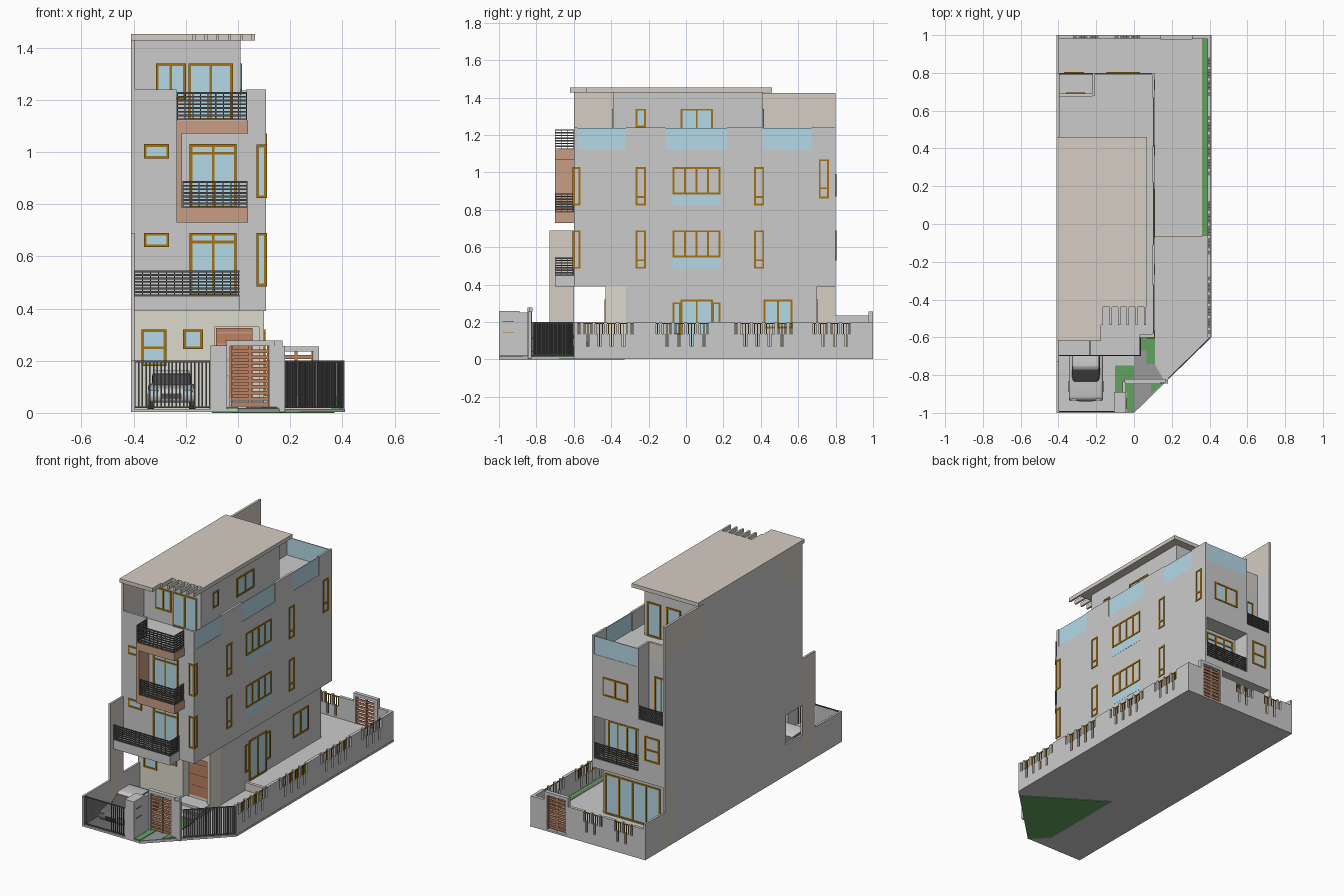
import bpy, bmesh, math
from mathutils import Matrix, Vector

if "Cube" in bpy.data.objects:
    bpy.data.objects.remove(bpy.data.objects["Cube"])

COL = dict(gold=(.38, .17, .005), glass=(.46, .70, .80), beige=(.66, .61, .55), cream=(.72, .70, .60),
           brown=(.58, .34, .23), slat=(.52, .22, .12), dark=(.09, .09, .09), green=(.12, .36, .12),
           paint=(.6, .62, .62), paving=(.32, .32, .32))
MAT, PARTS = {}, {}
for k, c in COL.items():
    MAT[k] = bpy.data.materials.new(k)
    MAT[k].diffuse_color = (*c, 1)


def mesh_of(name, mat=None):
    if name not in PARTS:
        PARTS[name] = (bmesh.new(), mat)
    return PARTS[name][0]


def box(name, mat, x0, x1, y0, y1, z0, z1):
    m = Matrix.Translation(((x0+x1)/2, (y0+y1)/2, (z0+z1)/2)) @ Matrix.Diagonal((abs(x1-x0), abs(y1-y0), abs(z1-z0), 1))
    bmesh.ops.create_cube(mesh_of(name, mat), size=1, matrix=m)


def beam(name, mat, p, q, z0, z1, t):
    p, q = Vector(p), Vector(q)
    d, c = q - p, (p + q) / 2
    m = (Matrix.Translation((c.x, c.y, (z0+z1)/2)) @ Matrix.Rotation(math.atan2(d.y, d.x), 4, 'Z')
         @ Matrix.Diagonal((d.length, t, z1-z0, 1)))
    bmesh.ops.create_cube(mesh_of(name, mat), size=1, matrix=m)


def prism(name, mat, pts, z0, z1):
    bm = mesh_of(name, mat)
    f = bm.faces.new([bm.verts.new((x, y, z0)) for x, y in pts])
    r = bmesh.ops.extrude_face_region(bm, geom=[f])
    bmesh.ops.translate(bm, vec=(0, 0, z1-z0), verts=[v for v in r['geom'] if isinstance(v, bmesh.types.BMVert)])


def railing(name, p, q, z0, z1, rails=8, step=.03, w=.004, mat='dark'):
    p, q = Vector(p), Vector(q)
    n = max(1, round((q-p).length / step))
    u = (q-p).normalized() * w / 2
    for i in range(n + 1):
        c = p.lerp(q, i / n)
        beam(name, mat, c-u, c+u, z0, z1, .004)
    for i in range(rails):
        z = z0 + (z1-z0-.007) * i / (rails-1)
        beam(name, mat, p, q, z, z+.007, .006)


def window(side, c, a0, a1, z0, z1, n=1, bars=(), t=.01):
    tag = {'+x': 'right', '-y': 'front', '+y': 'back'}[side]

    def panel(kind, mat, u0, u1, w0, w1, d):
        if side == '+x':
            box(f'{tag}_{kind}', mat, c-.004, c+d, u0, u1, w0, w1)
        else:
            s = 1 if side == '+y' else -1
            box(f'{tag}_{kind}', mat, u0, u1, c-s*.004, c+s*d, w0, w1)
    panel('window_glass', 'glass', a0, a1, z0, z1, .002)
    for i in range(n + 1):
        a = a0 + (a1-a0-t) * i / n
        panel('window_frames', 'gold', a, a+t, z0, z1, .006)
    for z in (z0, z1-t, *bars):
        panel('window_frames', 'gold', a0, a1, z, z+t, .006)


# Site: ground, lawn, patio, steps
prism('lawn_bed', 'green', [(-.1, -.9), (0, -1), (.37, -.63), (-.1, -.33)], 0, .006)
prism('ground', None, [(-.41, -1), (0, -1), (.41, -.6), (.41, 1), (-.41, 1)], .003, .015)
prism('entry_path', 'paving', [(0, -.83), (.16, -.83), (.03, -.6), (0, -.6)], .005, .018)
prism('entry_path', 'paving', [(0, -1), (.17, -.83), (0, -.83)], .005, .018)
for x0, x1, y0, y1 in [(-.1, 0, -.89, -.75), (-.04, 0, -.995, -.89), (.03, .11, -.67, -.6), (.065, .11, -.74, -.67)]:
    box('front_lawn', 'green', x0, x1, y0, y1, .004, .022)
prism('corner_lawn', 'green', [(.09, -.9), (.165, -.83), (.09, -.83)], .004, .022)
box('lawn_strip', 'green', .355, .4, -.06, .98, .004, .062)
box('patio', None, -.4, .355, -.06, .98, .004, .06)
box('patio_curb', 'beige', .1, .36, -.07, -.05, .004, .066)
box('patio_curb', 'beige', .35, .36, -.06, .98, .004, .066)
for i in range(3):
    box('entry_steps', None, -.11, .1, -.6+.05*i, -.4, .004, .03+.015*i)

# Ground floor
box('ground_floor', None, -.4, .1, -.32, .7, .01, .4)
box('ground_floor_front', 'cream', -.4, -.09, -.43, -.32, .01, .39)
box('ground_floor_front', 'cream', -.09, .08, -.37, -.32, .01, .39)
box('ground_floor_front', 'cream', .08, .1, -.43, -.32, .01, .34)
box('ground_floor_front', 'cream', -.09, .1, -.43, -.32, .33, .39)
box('entry_door', 'slat', -.085, .055, -.376, -.37, .06, .325)
for z in (.12, .19, .26, .305):
    box('entry_door_grooves', 'brown', -.08, .05, -.379, -.376, z, z+.006)

# Upper floors with rear recess and setback
box('upper_floors', None, -.405, .108, -.6, .69, .39, 1.12)
for b in [(-.405, .108, .69, .8, .39, .45), (-.405, .108, .69, .8, .72, .785), (-.405, -.22, .69, .8, .45, .72),
          (.095, .108, .69, .8, .45, .72), (-.22, .108, .69, .8, .785, 1.12)]:
    box('rear_bay', None, *b)
railing('rear_railing_low', (-.22, .795), (.095, .795), .45, .55)
railing('rear_railing_high', (-.4, .795), (-.22, .795), .785, .87)

# Party wall on the left, with carport opening and fin
box('party_wall', None, -.41, -.395, -.6, .8, .39, 1.235)
box('party_wall', None, -.41, -.4, -.39, .41, 1.235, 1.43)
box('party_wall', None, -.41, -.4, -.43, .7, .004, .39)
for b in [(-.6, -.39, 1.235, 1.43), (.41, .8, 1.235, 1.425), (.7, .8, .004, .39)]:
    box('party_wall_ends', 'beige', -.41, -.395, *b)
box('party_wall_fin', 'beige', -.41, -.397, -.73, -.6, .004, .69)
box('left_boundary_wall', None, -.41, -.397, -1, -.43, .004, .2)
box('left_boundary_wall', None, -.41, -.397, .8, 1, .004, .235)

# Roof terrace parapet: solid pieces with glass between
edges = [-.6, -.58, -.32, -.11, .22, .41, .67, .8]
for i in range(7):
    if i % 2 == 0:
        box('parapet', None, .094, .108, edges[i], edges[i+1], 1.12, 1.24)
    else:
        box('parapet_glass', 'glass', .1, .106, edges[i], edges[i+1], 1.12, 1.236)
box('parapet', None, -.4, -.235, -.6, -.586, 1.12, 1.24)
box('parapet', None, .03, .108, -.6, -.586, 1.12, 1.24)
box('rear_parapet', 'beige', -.4, -.22, .676, .69, 1.12, 1.24)
box('parapet', None, -.22, -.207, .68, .8, 1.12, 1.24)
box('parapet_glass', 'glass', -.207, .094, .792, .798, 1.12, 1.236)

# Penthouse and roof with pergola fins
box('penthouse', None, -.4, .01, -.39, .41, 1.12, 1.43)
prism('roof', 'beige', [(-.41, -.62), (-.175, -.62), (-.175, -.44), (.065, -.44), (.065, .46), (-.41, .46)], 1.428, 1.453)
for i in range(6):
    x = -.175 + i*.0455
    box('pergola_fins', 'beige', x, x+.012, -.535, -.44, 1.428, 1.453)

# Front balconies
box('balcony_slab', None, -.4, .005, -.7, -.6, .39, .447)
for p, q in [((-.397, -.697), (.002, -.697)), ((.002, -.697), (.002, -.6))]:
    railing('balcony_railing_first', p, q, .447, .545)
for b in [(-.235, .038, -.7, -.6, .73, .785), (-.235, .038, -.7, -.6, 1.07, 1.12), (-.235, -.215, -.7, -.6, .785, 1.07)]:
    box('balcony_box', 'brown', *b)
box('balcony_floor', None, -.232, .035, -.695, -.6, 1.11, 1.124)
for p, q in [((-.21, -.697), (.034, -.697)), ((.034, -.697), (.034, -.6))]:
    railing('balcony_railing_second', p, q, .785, .888)
for p, q in [((-.232, -.697), (.032, -.697)), ((.032, -.697), (.032, -.6)), ((-.232, -.697), (-.232, -.6))]:
    railing('balcony_railing_top', p, q, 1.122, 1.23)

# Front windows
window('-y', -.43, -.37, -.275, .18, .32, 1, (.245,))
window('-y', -.43, -.21, -.135, .245, .32)
for z0, z1 in ((.45, .69), (.785, 1.03)):
    window('-y', -.6, -.185, -.005, z0, z1, 2, (z1-.04,))
    window('-y', -.6, -.36, -.265, z1-.055, z1)
window('-y', -.39, -.315, -.2, 1.2, 1.34, 2)
window('-y', -.39, -.19, -.02, 1.12, 1.34, 2)

# Right windows, repeated on two floors; front pair wraps the corner
for z in (.485, .823):
    window('+x', .106, -.604, -.565, z, z+.205)
    window('-y', -.6, .07, .11, z, z+.205)
    for y in (-.27, .363):
        window('+x', .106, y, y+.055, z, z+.205, 1, (z+.04,))
    window('+x', .106, -.072, .185, z+.06, z+.205, 4)
    box('right_window_glass', 'glass', .104, .109, -.072, .185, z, z+.06)
window('+x', .106, .71, .765, .86, 1.07, 1, (.91,))
window('+x', .1, -.03, .145, .06, .32, 2)
for y in (-.072, .14):
    window('+x', .1, y, y+.045, .13, .305)
window('+x', .1, .415, .57, .165, .32, 2)
window('+x', .01, -.27, -.215, 1.24, 1.34)
window('+x', .01, -.03, .145, 1.22, 1.34, 2)

# Back windows
window('+y', .7, -.31, .085, .06, .32, 4)
window('+y', .69, -.2, .07, .45, .7, 4, (.65,))
window('+y', .798, -.37, -.265, .53, .69, 1, (.6,))
window('+y', .798, -.146, .033, .87, .99, 2)
window('+y', .69, -.36, -.26, .785, 1.03, 2)
window('+y', .41, -.11, -.01, 1.12, 1.34, 1)
window('+y', .41, -.25, -.15, 1.22, 1.34, 1)


# Boundary fence: solid wall with groups of slots, posts and gilt bars
def fence(p, q, groups, flip=False):
    def put(name, mat, a0, a1, z0, z1, t=.02):
        if flip:
            box(name, mat, a0, a1, .99-t/2, .99+t/2, z0, z1)
        else:
            box(name, mat, .398-t/2, .398+t/2, a0, a1, z0, z1)
    at = p
    for g0, g1 in groups:
        put('fence_wall', None, at, g0, .004, .2)
        n = max(5, round((g1-g0) / .017)) // 2 * 2 + 1
        w = (g1-g0) / n
        for i in range(n):
            a = g0 + i*w
            base = (.135, .2, .135, .07)[i % 4]
            put('fence_wall', None, a, a+w, .004, base)
            if base < .2:
                put('fence_bars', 'gold', a+w*.35, a+w*.65, base, .195, .006)
        put('fence_bars', 'gold', g0, g1, .189, .195, .006)
        at = g1
    put('fence_wall', None, at, q, .004, .2)


fence(-.6, 1, [(-.58, -.28), (-.16, .12), (.26, .57), (.68, .88)])
fence(-.41, .14, [(-.32, -.19), (-.1, .03)], True)
fence(.31, .388, [], True)


# Slatted gates: back gate and front entrance gate
def slat_gate(name, x0, x1, y, top, leaves, count):
    for a, b, c, d in [(x0, x0+.015, .004, top), (x1-.02, x1, .004, top), (x0, x1, top-.02, top)]:
        box(name+'_frame', None, a, b, y-.012, y+.012, c, d)
    w = (x1-x0-.04) / leaves
    for k in range(leaves):
        a = x0 + .018 + k*w
        for i in range(count):
            z = .025 + i*(top-.05)/count
            box(name+'_slats', 'slat', a+.004, a+w-.004, y-.004, y+.004, z, z+.014)
        for s in (a, a+w-.006):
            box(name+'_slats', None, s, s+.006, y-.006, y+.006, .02, top-.02)


slat_gate('back_gate', .14, .31, .988, .255, 2, 9)
slat_gate('entrance_gate', -.045, .14, -.835, .277, 2, 10)
box('entrance_lintel', None, -.05, .17, -.84, -.82, .257, .277)
box('gate_pier', None, -.105, -.042, -1, -.89, .004, .258)
box('gate_pier', None, -.06, -.042, -.89, -.83, .004, .25)
box('gate_pier', None, .12, .18, -.845, -.825, .004, .257)
for z in (.14, .2):
    box('pier_trim', 'gold', -.042, -.04, -.98, -.92, z, z+.005)
railing('car_gate', (-.395, -.993), (-.108, -.993), .018, .2, 2, .014, .006)
railing('corner_gate', (.185, -.815), (.4, -.605), .018, .2, 2, .013, .009)

# Car in the carport: body and cabin from side profiles
for name, mat, w, prof in [
    ('car_body', 'paint', .09, [(-.93, .04), (-.94, .07), (-.925, .093), (-.83, .108), (-.55, .112), (-.525, .09), (-.525, .04)]),
    ('car_windows', 'dark', .074, [(-.84, .105), (-.765, .152), (-.63, .154), (-.56, .108)]),
    ('car_roof', 'paint', .07, [(-.775, .149), (-.755, .162), (-.65, .163), (-.62, .15)])]:
    bm = mesh_of(name, mat)
    f = bm.faces.new([bm.verts.new((-.255-w, y, z)) for y, z in prof])
    r = bmesh.ops.extrude_face_region(bm, geom=[f])
    bmesh.ops.translate(bm, vec=(2*w, 0, 0), verts=[v for v in r['geom'] if isinstance(v, bmesh.types.BMVert)])
for sx in (-1, 1):
    for y in (-.86, -.6):
        m = Matrix.Translation((-.255+sx*.08, y, .045)) @ Matrix.Rotation(math.pi/2, 4, 'Y')
        bmesh.ops.create_cone(mesh_of('car_wheels', 'dark'), cap_ends=True, segments=20, radius1=.03, radius2=.03, depth=.025, matrix=m)
    box('car_lights', 'glass', -.255+sx*.05, -.255+sx*.08, -.938, -.92, .075, .088)
box('car_grille', 'dark', -.293, -.217, -.941, -.92, .055, .075)

# Turn every collected part into an object; soften the car
for name, (bm, mat) in PARTS.items():
    bmesh.ops.recalc_face_normals(bm, faces=bm.faces)
    me = bpy.data.meshes.new(name)
    bm.to_mesh(me)
    bm.free()
    ob = bpy.data.objects.new(name, me)
    bpy.context.collection.objects.link(ob)
    if mat:
        me.materials.append(MAT[mat])
    if name in ('car_body', 'car_windows', 'car_roof', 'car_wheels'):
        if name != 'car_wheels':
            b = ob.modifiers.new('Bevel', 'BEVEL')
            b.width, b.segments = .012, 3
        bpy.ops.object.select_all(action='DESELECT')
        bpy.context.view_layer.objects.active = ob
        ob.select_set(True)
        bpy.ops.object.shade_smooth_by_angle()

for m in bpy.data.materials:
    if m.users and not m.is_grease_pencil:
        m.use_nodes = True
        m.node_tree.nodes["Principled BSDF"].inputs["Base Color"].default_value = m.diffuse_color
